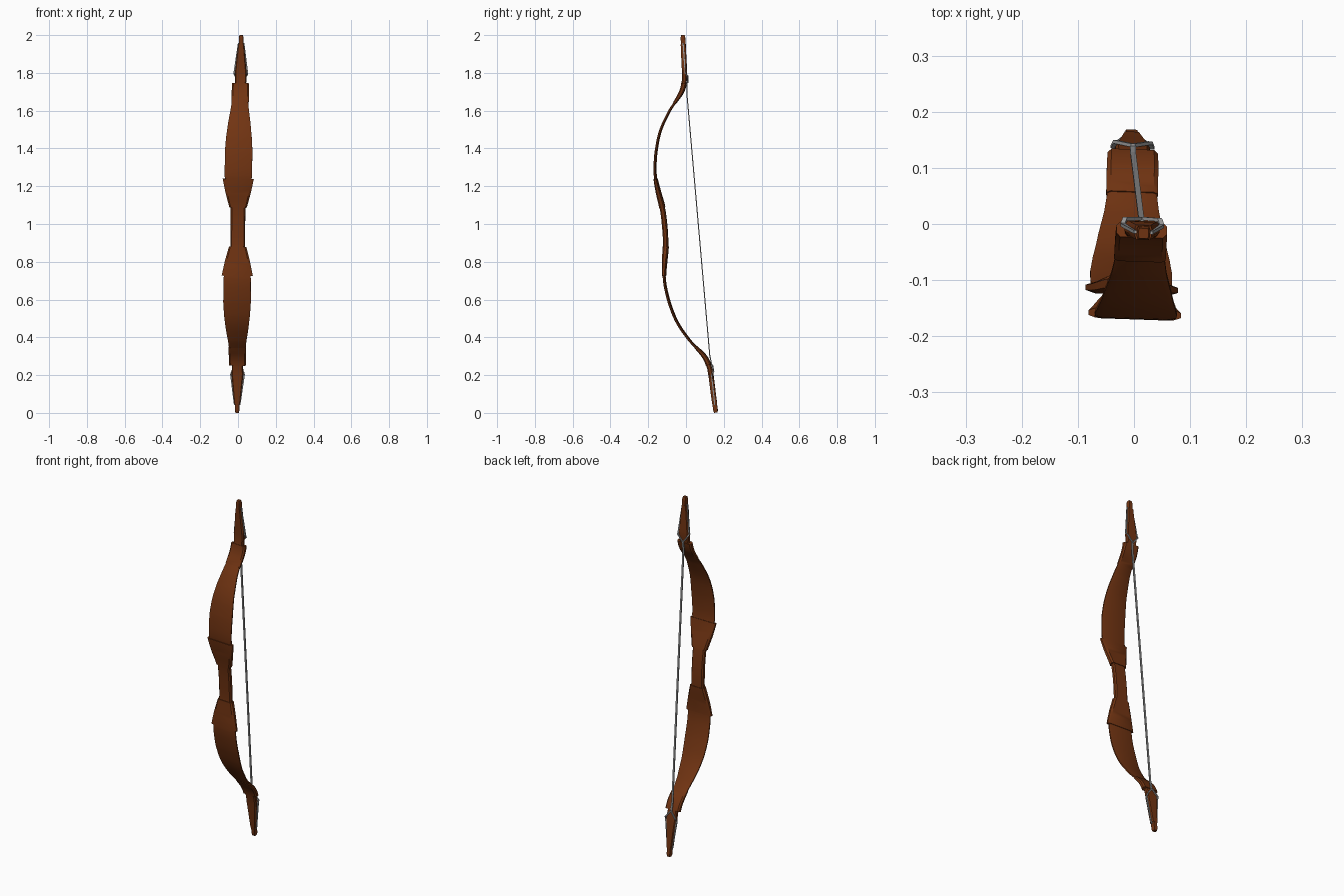
import bpy, bmesh, math
from mathutils import Matrix, Vector

if "Cube" in bpy.data.objects:
    bpy.data.objects.remove(bpy.data.objects["Cube"])

# whole bow is symmetric about its middle, then tilted slightly
PLACE = (Matrix.Translation((0.006, 0.065, 1.0)) @ Matrix.Rotation(math.radians(0.8), 4, 'Y')
         @ Matrix.Rotation(math.radians(-2), 4, 'Z') @ Matrix.Rotation(math.radians(5), 4, 'X'))

def material(name, col):
    m = bpy.data.materials.new(name)
    m.diffuse_color = (*col, 1)
    m.use_nodes = True
    m.node_tree.nodes["Principled BSDF"].inputs["Base Color"].default_value = m.diffuse_color
    return m

WOOD = material("brown wood", (0.165, 0.034, 0.006))
CORD = material("grey cord", (0.32, 0.32, 0.32))

# bow curve: distance along the string, offset from the string
CURVE = [(0.0, -0.178), (0.1, -0.182), (0.19, -0.196), (0.26, -0.204), (0.32, -0.202),
         (0.41, -0.187), (0.51, -0.156), (0.606, -0.102), (0.655, -0.064), (0.70, -0.030),
         (0.745, -0.011), (0.80, -0.003), (0.90, 0.001), (1.01, 0.006)]

def offset(s):
    s = abs(s)
    P = [(-CURVE[1][0], CURVE[1][1])] + CURVE + [(1.12, 0.010)]
    i = 1
    while i < len(P) - 3 and s > P[i + 1][0]:
        i += 1
    (x0, y0), (x1, y1), (x2, y2), (x3, y3) = P[i - 1:i + 3]
    h = x2 - x1
    u = (s - x1) / h
    m1, m2 = (y2 - y0) / (x2 - x0) * h, (y3 - y1) / (x3 - x1) * h
    return ((2*u**3 - 3*u*u + 1) * y1 + (u**3 - 2*u*u + u) * m1
            + (3*u*u - 2*u**3) * y2 + (u**3 - u*u) * m2)

def lerp_station(st, s):
    for (a, wa, ta), (b, wb, tb) in zip(st, st[1:]):
        if s <= b + 1e-9:
            f = (s - a) / (b - a)
            return wa + (wb - wa) * f, ta + (tb - ta) * f
    return st[-1][1:]

def finish(name, bm, mat, smooth=True):
    bmesh.ops.recalc_face_normals(bm, faces=bm.faces)
    bm.transform(PLACE)
    me = bpy.data.meshes.new(name)
    bm.to_mesh(me)
    bm.free()
    me.materials.append(mat)
    ob = bpy.data.objects.new(name, me)
    bpy.context.collection.objects.link(ob)
    if smooth:
        bpy.context.view_layer.objects.active = ob
        ob.select_set(True)
        bpy.ops.object.shade_smooth_by_angle(angle=math.radians(30))
        ob.select_set(False)

def skin(bm, rings):
    n = len(rings[0])
    for a, b in zip(rings, rings[1:]):
        for k in range(n):
            bm.faces.new((a[k], a[(k + 1) % n], b[(k + 1) % n], b[k]))
    bm.faces.new(rings[0])
    bm.faces.new(rings[-1])

def sweep(name, stations, steps, sign=1):
    """Follow the bow curve with a bevelled flat section; stations = (s, width, thickness)."""
    bm = bmesh.new()
    s0, s1 = stations[0][0], stations[-1][0]
    params = sorted({round(s0 + (s1 - s0) * i / steps, 4) for i in range(steps + 1)}
                    | {p[0] for p in stations})
    rings = []
    for s in params:
        w, t = lerp_station(stations, s)
        slope = (offset(s + 0.004) - offset(s - 0.004)) / 0.008
        nrm = Vector((0, 1, -slope)).normalized()
        c = Vector((0, offset(s), s))
        sec = [(.5, -.25), (.5, .25), (.42, .5), (-.42, .5),
               (-.5, .25), (-.5, -.25), (-.42, -.5), (.42, -.5)]
        ring = []
        for a, b in sec:
            p = c + nrm * (b * t) + Vector((a * w, 0, 0))
            p.z *= sign
            ring.append(bm.verts.new(p))
        rings.append(ring)
    skin(bm, rings)
    finish(name, bm, WOOD)

def cord(name, pts, w, t):
    """Flat cord through points, width across the path in x, thickness in y."""
    bm = bmesh.new()
    rings = []
    for p in pts:
        p = Vector(p)
        rings.append([bm.verts.new(p + Vector((a * w, b * t, 0)))
                      for a, b in ((.5, -.5), (.5, .5), (-.5, .5), (-.5, -.5))])
    skin(bm, rings)
    finish(name, bm, CORD, False)

# handle
sweep("handle_grip", [(-0.13, 0.078, 0.026), (0, 0.076, 0.027), (0.13, 0.078, 0.026)], 12)

for side, g in (("upper", 1), ("lower", -1)):
    # flared handle end
    sweep(side + "_handle_flare", [(0.105, 0.092, 0.031), (0.18, 0.132, 0.026), (0.258, 0.165, 0.018)], 8, g)
    # curved limb
    sweep(side + "_limb", [(0.20, 0.125, 0.012), (0.27, 0.144, 0.012), (0.40, 0.146, 0.012),
                           (0.47, 0.137, 0.012), (0.55, 0.118, 0.012), (0.61, 0.098, 0.012),
                           (0.68, 0.080, 0.012)], 26, g)
    # sleeve joining limb and tip
    sweep(side + "_limb_sleeve", [(0.648, 0.092, 0.016), (0.70, 0.092, 0.024), (0.748, 0.090, 0.028)], 10, g)
    # tapered tip and nock
    sweep(side + "_tip", [(0.73, 0.058, 0.024), (0.80, 0.062, 0.026), (0.955, 0.030, 0.026)], 6, g)
    sweep(side + "_nock", [(0.93, 0.024, 0.024), (0.99, 0.024, 0.024), (1.003, 0.018, 0.018)], 4, g)
    # string loop around the tip
    for hand, m in (("left", -1), ("right", 1)):
        cord(f"{side}_string_loop_{hand}",
             [(m * 0.013, 0.004, g * 0.962), (m * 0.035, 0.002, g * 0.80),
              (m * 0.031, 0.012, g * 0.787), (0, 0.010, g * 0.748)], 0.008, 0.006)

# bow string
cord("bow_string", [(0, 0.007, -0.755), (0, 0.0, -0.70), (0, 0.0, 0.70), (0, 0.007, 0.755)], 0.010, 0.005)
